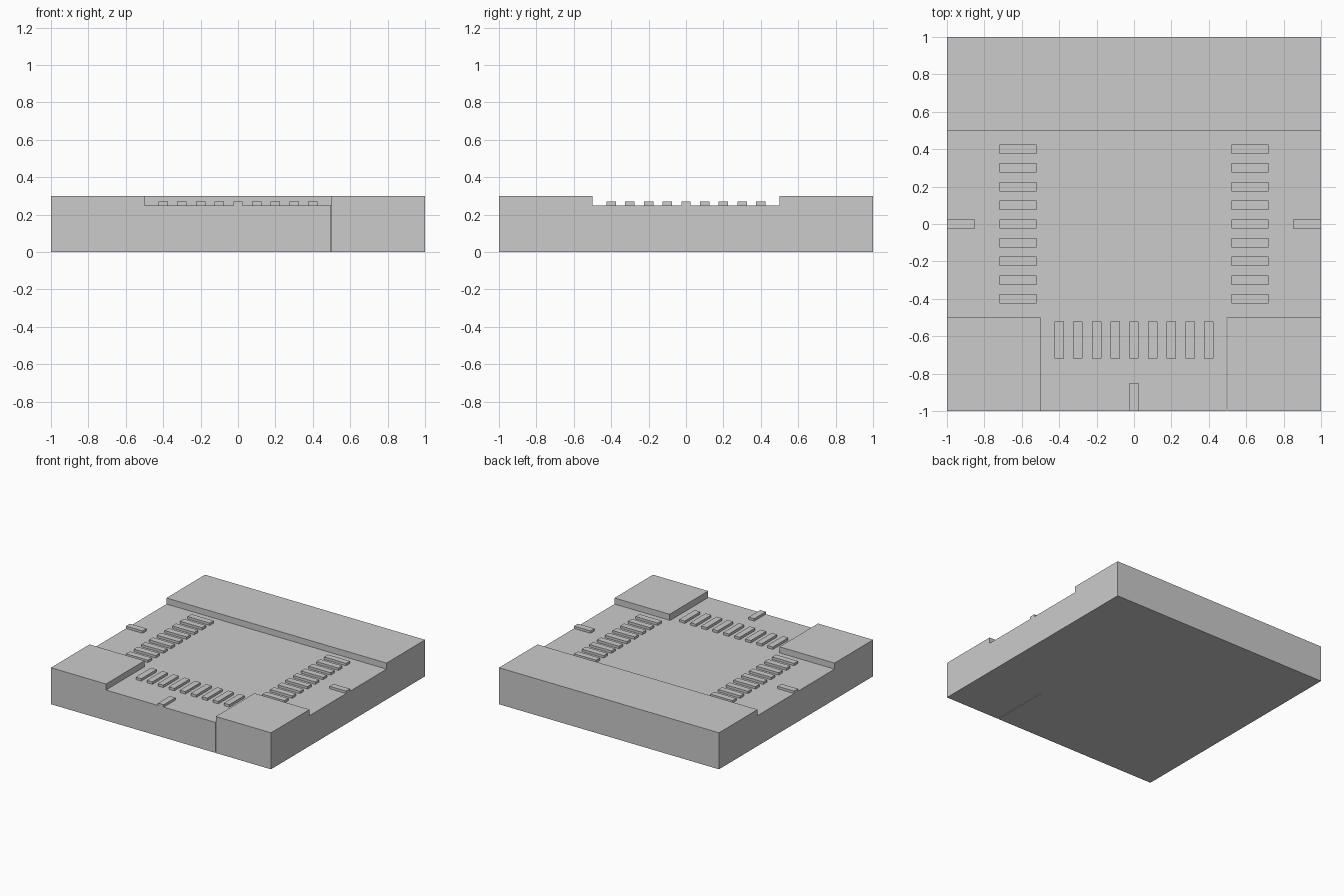
import bpy, bmesh

if "Cube" in bpy.data.objects:
    bpy.data.objects.remove(bpy.data.objects["Cube"])

ROAD_Z, PAVEMENT_Z, PAINT_Z = 0.25, 0.30, 0.27
GAP_LEFT, GAP_RIGHT = 0.494, 0.499


def prism(bm, outline, z0, z1, bottom=True):
    """Extrude a counter-clockwise outline straight up."""
    low = [bm.verts.new((x, y, z0)) for x, y in outline]
    high = [bm.verts.new((x, y, z1)) for x, y in outline]
    n = len(outline)
    bm.faces.new(high)
    if bottom:
        bm.faces.new(low[::-1])
    for i in range(n):
        j = (i + 1) % n
        bm.faces.new((low[i], low[j], high[j], high[i]))


def rect(x0, x1, y0, y1):
    return [(x0, y0), (x1, y0), (x1, y1), (x0, y1)]


def make(name, outlines, z0, z1, bottom=True):
    bm = bmesh.new()
    for outline in outlines:
        prism(bm, outline, z0, z1, bottom)
    mesh = bpy.data.meshes.new(name)
    bm.to_mesh(mesh)
    bm.free()
    obj = bpy.data.objects.new(name, mesh)
    bpy.context.collection.objects.link(obj)
    return obj


# Ground slab, with the narrow slit beside the front right pavement
make("road_slab", [[(-1, -1), (GAP_LEFT, -1), (GAP_LEFT, -0.5), (GAP_RIGHT, -0.5),
                    (GAP_RIGHT, -1), (1, -1), (1, 1), (-1, 1)]], 0, ROAD_Z)

# Raised pavements around the T junction
pavements = {
    "back_pavement": rect(-1, 1, 0.5, 1),
    "front_left_pavement": rect(-1, -0.5, -1, -0.5),
    "front_right_pavement": rect(GAP_RIGHT, 1, -1, -0.5),
}
for name, outline in pavements.items():
    make(name, [outline], ROAD_Z, PAVEMENT_Z, bottom=False)

# Raised road paint: nine crossing bars and one lane dash on each arm
arms = {
    "right": lambda a, b, c, d: rect(a, b, c, d),
    "left": lambda a, b, c, d: rect(-b, -a, c, d),
    "front": lambda a, b, c, d: rect(c, d, -b, -a),
}
for side, place in arms.items():
    bars = [place(0.52, 0.72, i * 0.1 - 0.025, i * 0.1 + 0.025) for i in range(-4, 5)]
    make(side + "_crossing", bars, ROAD_Z, PAINT_Z, bottom=False)
    make(side + "_lane_dash", [place(0.85, 1, -0.025, 0.025)], ROAD_Z, PAINT_Z, bottom=False)
